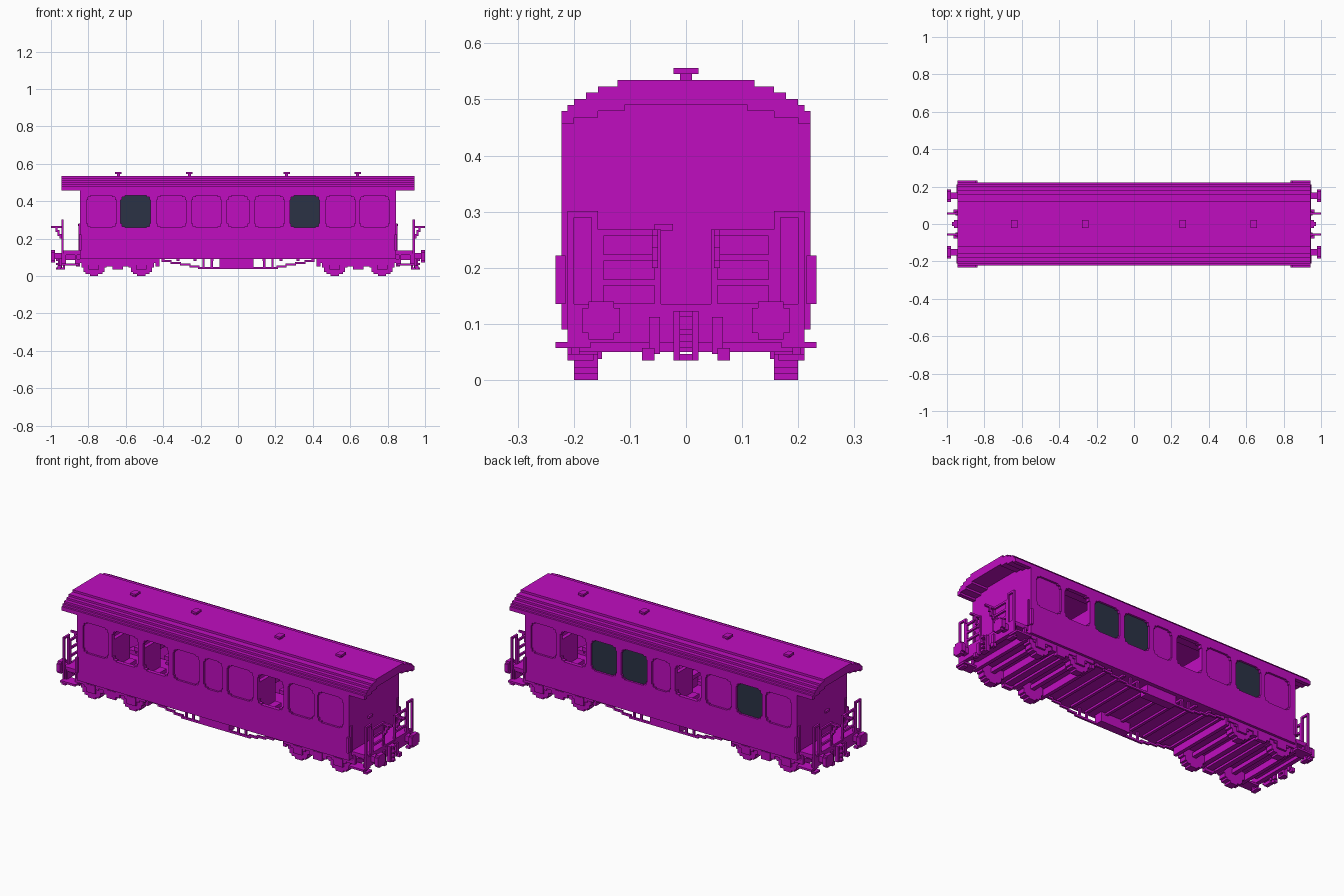
import bpy, bmesh, math

cube = bpy.data.objects.get("Cube")
if cube:
    bpy.data.objects.remove(cube, do_unlink=True)

U = 0.0112  # block size


def material(name, rgb):
    m = bpy.data.materials.new(name)
    m.use_nodes = True
    m.diffuse_color = (*rgb, 1)
    m.node_tree.nodes["Principled BSDF"].inputs["Base Color"].default_value = (*rgb, 1)
    return m


MAGENTA = material("magenta paint", (0.53, 0.004, 0.53))
GLASS = material("dark slate glass", (0.024, 0.032, 0.06))


def finish(name, bm, mat):
    bmesh.ops.recalc_face_normals(bm, faces=bm.faces[:])
    me = bpy.data.meshes.new(name)
    bm.to_mesh(me)
    bm.free()
    me.materials.append(mat)
    ob = bpy.data.objects.new(name, me)
    bpy.context.collection.objects.link(ob)
    return ob


def boxes(name, items, mx=False, my=False, mat=MAGENTA):
    """Boxes given as (x0, x1, y0, y1, z0, z1), optionally mirrored in x and y."""
    bm = bmesh.new()
    for x0, x1, y0, y1, z0, z1 in items:
        for sx in ((1, -1) if mx else (1,)):
            for sy in ((1, -1) if my else (1,)):
                vs = bmesh.ops.create_cube(bm, size=1)["verts"]
                for v in vs:
                    v.co = (sx * (x0 + (v.co.x + .5) * (x1 - x0)),
                            sy * (y0 + (v.co.y + .5) * (y1 - y0)),
                            z0 + (v.co.z + .5) * (z1 - z0))
    return finish(name, bm, mat)


def prism(bm, pts, a, b, place):
    """Extrude a closed outline from a to b; place(u, v, depth) gives a position."""
    n = len(pts)
    r0 = [bm.verts.new(place(u, v, a)) for u, v in pts]
    r1 = [bm.verts.new(place(u, v, b)) for u, v in pts]
    bm.faces.new(r0[::-1])
    bm.faces.new(r1)
    for i in range(n):
        bm.faces.new((r0[i], r0[(i + 1) % n], r1[(i + 1) % n], r1[i]))


def disc_rows(r):
    """Rows (half width, low, high) of a blocky disc."""
    n = round(r / U)
    for i in range(-n, n):
        d = abs(i + .5) * U
        yield max(1, round(math.sqrt(max(r * r - d * d, 0)) / U)) * U, i * U, (i + 1) * U


# Stepped roof shell
outer = [(.222, .457), (.222, .479), (.211, .479), (.211, .49), (.2, .49), (.2, .501),
         (.178, .501), (.178, .512), (.157, .512), (.157, .523), (.122, .523), (.122, .535)]
inner = [(.11, .49), (.11, .479), (.157, .479), (.157, .468), (.2, .468), (.2, .457)]
half = inner + outer
bm = bmesh.new()
prism(bm, half + [(-y, z) for y, z in reversed(half)], -.943, .943, lambda y, z, x: (x, y, z))
finish("roof", bm, MAGENTA)

# Roof vents
vents = []
for x in (.26, .64):
    vents += [(x - .008, x + .008, -.011, .011, .53, .546),
              (x - .017, x + .017, -.022, .022, .545, .556)]
boxes("roof_vents", vents, mx=True)

# Side walls with windows: centre, half width
WINDOWS = [(-.73, .08), (-.547, .08), (-.357, .08), (-.168, .08), (0, .058),
           (.168, .08), (.357, .08), (.547, .08), (.73, .08)]
Z0, Z1 = .258, .43


def window_outline(c, w, e=0):
    """Rectangle with stepped corners."""
    x, a, b = w + e, Z0 - e, Z1 + e
    right = [(x - 2 * U, a), (x - 2 * U, a + U * .6), (x - U * .6, a + U * .6), (x - U * .6, a + 2 * U),
             (x, a + 2 * U), (x, b - 2 * U), (x - U * .6, b - 2 * U), (x - U * .6, b - U * .6),
             (x - 2 * U, b - U * .6), (x - 2 * U, b)]
    return [(c + u, v) for u, v in right] + [(c - u, v) for u, v in reversed(right)]


# Open and glazed window numbers on each side
SIDES = [("front", -1, (1, 2, 6), ()), ("back", 1, (3, 7), (1, 5, 6))]
for name, s, opened, glazed in SIDES:
    wall = boxes(name + "_wall", [(-.843, .843, *sorted((s * .2, s * .222)), .09, .46)])
    bm = bmesh.new()
    for c, w in WINDOWS:
        prism(bm, window_outline(c, w), .18, .25, lambda x, z, d: (x, s * d, z))
    cutter = finish(name + "_window_cutter", bm, MAGENTA)
    mod = wall.modifiers.new("windows", "BOOLEAN")
    mod.object = cutter
    mod.solver = "EXACT"
    cutter.hide_render = True
    cutter.hide_set(True)
    for label, mat in (("blinds", MAGENTA), ("panes", GLASS)):
        bm = bmesh.new()
        for i, (c, w) in enumerate(WINDOWS):
            if i not in opened and (i in glazed) == (mat is GLASS):
                prism(bm, window_outline(c, w, .003), .202, .211, lambda x, z, d: (x, s * d, z))
        if bm.faces:
            finish(f"{name}_window_{label}", bm, mat)
        else:
            bm.free()

# End walls, floor and door handles
boxes("end_walls", [(.822, .845, -.222, .222, .09, .47), (.822, .845, -.19, .19, .46, .484),
                    (.822, .845, -.14, .14, .48, .5)], mx=True)
boxes("floor", [(-.84, .84, -.215, .215, .09, .112)])
boxes("door_handles", [(.845, .856, -.056, -.023, .266, .278)], mx=True)
boxes("corner_grips", [(.838, .85, .215, .233, .135, .222), (.845, .853, .2, .211, .135, .28)],
      mx=True, my=True)

# Benches between windows
seats = []
for x in (.075, .263, .452, .64):
    seats += [(x - .011, x + .011, .06, .198, .11, .37), (x - .05, x + .05, .06, .198, .19, .212)]
boxes("benches", seats, mx=True, my=True)
boxes("luggage_racks", [(-.82, .82, .15, .2, .435, .446)], my=True)

# End platforms and buffer beams
boxes("platforms", [(.84, .943, -.2, .2, .112, .135), (.84, .93, -.16, .16, .085, .114),
                    (.92, .945, -.2, .2, .067, .125)], mx=True)

# Platform steps
boxes("steps", [(.85, .943, .17, .233, .057, .068), (.86, .871, .19, .205, .06, .12),
                (.925, .936, .19, .205, .035, .12), (.925, .95, .165, .211, .035, .046)], mx=True, my=True)

# Corner handrail hoops
boxes("handrail_hoops", [(.934, .945, .2, .211, .067, .30), (.934, .945, .157, .168, .12, .30),
                         (.934, .945, .157, .211, .29, .301)], mx=True, my=True)

# End railings
rails = [(.934, .945, .045, .056, .13, .268), (.934, .945, .147, .158, .13, .268)]
rails += [(.934, .945, .045, .158, z, z + U) for z in (.257, .212, .168, .125)]
boxes("end_railings", rails, mx=True, my=True)
boxes("gangway_arms", [(.943, 1.0, .05, .061, .257, .268), (.965, .976, .05, .061, .235, .258),
                       (.954, .966, .05, .061, .213, .247), (.943, .955, .05, .061, .2, .224)],
      mx=True, my=True)

# Buffers
parts = [(.94, .985, .134, .168, .09, .123)]
for w, a, b in disc_rows(.039):
    parts.append((.978, 1.0, .151 - w, .151 + w, .106 + a, .106 + b))
boxes("buffers", parts, mx=True, my=True)

# Coupling chain and hoses
boxes("couplings", [(.94, .962, -.022, -.011, .035, .123), (.94, .962, .011, .022, .035, .123)]
      + [(.94, .972, -.012, .012, z, z + U) for z in (.112, .08, .058, .035)], mx=True)
boxes("hoses", [(.94, .954, .046, .066, .046, .112), (.945, .965, .056, .078, .035, .057)],
      mx=True, my=True)

# Wheels and axles
AXLES = (.517, .77)
wheels = []
for x in AXLES:
    for w, a, b in disc_rows(.067):
        wheels.append((x - w, x + w, .157, .2, .067 + a, .067 + b))
boxes("wheels", wheels, mx=True, my=True)
boxes("axles", [(x - .012, x + .012, -.16, .16, .055, .078) for x in AXLES], mx=True)

# Bogie frames
frame = [(.43, .86, .19, .208, .07, .092), (.615, .67, .19, .211, .035, .08),
         (.59, .695, .19, .208, .05, .072)]
for x in AXLES:
    frame += [(x - .028, x + .028, .19, .211, .035, .08), (x - .045, x + .045, .19, .206, .058, .08)]
boxes("bogie_frames", frame, mx=True, my=True)
boxes("bogie_crossbeams", [(x - w, x + w, -.2, .2, .05, .09)
                           for x, w in ((.43, .01), (.595, .014), (.643, .02), (.69, .014), (.855, .01))],
      mx=True)

# Underfloor ribs
boxes("floor_ribs", [(x - .008, x + .008, -.2, .2, .079, .092) for x in (.05, .14, .23, .32, .4)], mx=True)

# Stepped truss rods, posts and side boxes
truss = [(0, .215, .189, .2, .037, .048), (.135, .146, .189, .2, .04, .092), (.18, .191, .189, .2, .04, .092)]
for i in range(4):
    truss.append((.205 + i * .05, .26 + i * .05, .189, .2, .046 + i * .0095, .057 + i * .0095))
boxes("truss_rods", truss, mx=True, my=True)
boxes("battery_boxes", [(-.1, .083, .15, .2, .037, .092)], my=True)
